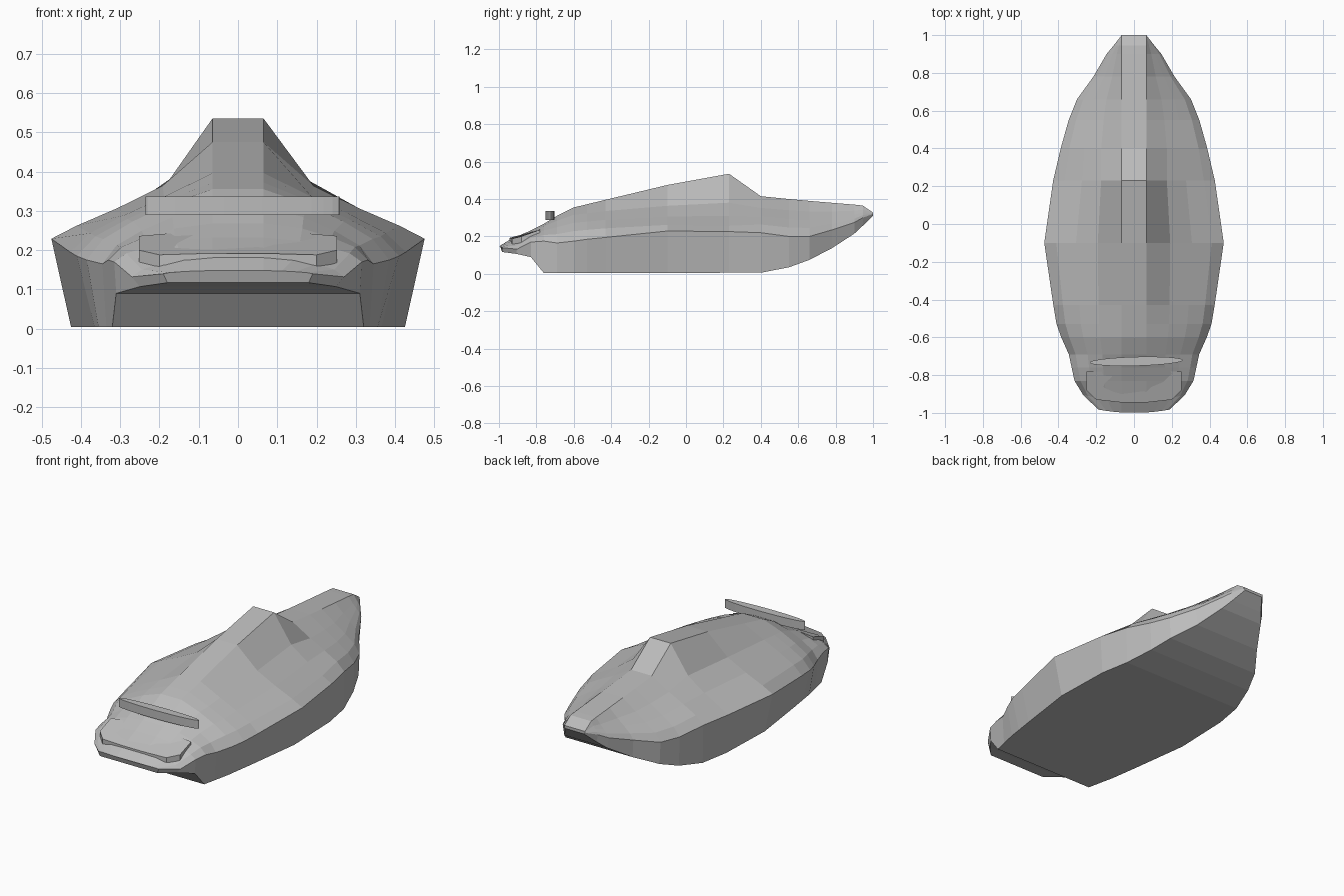
import bpy, bmesh, math

if "Cube" in bpy.data.objects:
    bpy.data.objects.remove(bpy.data.objects["Cube"])

grey = bpy.data.materials.new("hull grey")
grey.use_nodes = True
grey.diffuse_color = (0.5, 0.5, 0.5, 1)
grey.node_tree.nodes["Principled BSDF"].inputs["Base Color"].default_value = (0.5, 0.5, 0.5, 1)


def finish(bm, name):
    bmesh.ops.remove_doubles(bm, verts=bm.verts, dist=0.0005)
    bmesh.ops.recalc_face_normals(bm, faces=bm.faces)
    mesh = bpy.data.meshes.new(name)
    bm.to_mesh(mesh)
    bm.free()
    obj = bpy.data.objects.new(name, mesh)
    bpy.context.collection.objects.link(obj)
    mesh.materials.append(grey)
    return obj


def prism(name, outline, depth):
    """Closed outline of 3D points, thickened straight down."""
    bm = bmesh.new()
    top = bm.faces.new([bm.verts.new(p) for p in outline])
    out = bmesh.ops.extrude_face_region(bm, geom=[top], use_keep_orig=True)
    for v in out["geom"]:
        if isinstance(v, bmesh.types.BMVert):
            v.co.z -= depth
    return finish(bm, name)


# Hull stations: y, floor half width, floor z, edge half width, edge z, ridge z, roundness
stations = [
    (-1.0, .18, .117, .19, .14, .148, .9),
    (-.94, .25, .107, .27, .132, .185, .9),
    (-.83, .31, .09, .315, .17, .232, .9),
    (-.76, .32, .004, .33, .175, .268, .9),
    (-.69, .335, .004, .345, .165, .31, .8),
    (-.6, .355, .004, .385, .175, .355, .7),
    (-.53, .365, .004, .41, .185, .372, .6),
    (-.43, .38, .004, .427, .195, .396, .5),
    (-.1, .425, .005, .475, .229, .475, .12),
    (.23, .415, .006, .428, .226, .535, .0),
    (.4, .385, .006, .388, .22, .415, .45),
    (.55, .34, .035, .346, .2, .4, .5),
    (.66, .296, .075, .302, .2, .39, .5),
    (.78, .21, .137, .215, .235, .38, .45),
    (.9, .135, .215, .145, .275, .37, .4),
    (.945, .1, .257, .108, .3, .365, .4),
    (1.0, .058, .312, .065, .32, .328, .4),
]
RIDGE = 0.065
PEAKED = [(.84, .1), (.58, .27), (.3, .5)]
ROUND = [(.88, .38), (.66, .66), (.38, .9)]


def section(y, fw, fz, w, wz, tz, k):
    half = [(fw, fz), (w, wz)]
    for (t0, h0), (t1, h1) in zip(PEAKED, ROUND):
        t, h = t0 + (t1 - t0) * k, h0 + (h1 - h0) * k
        half.append((RIDGE + (w - RIDGE) * t, wz + (tz - wz) * h))
    half.append((RIDGE, tz))
    loop = half + [(-x, z) for x, z in reversed(half)]
    # The bow lip curves back towards its corners
    bow = 0.02 if y < -.9 else 0
    return [(x, y + bow * (x / .2) ** 2, z) for x, z in loop]


# Loft the hull through the stations
bm = bmesh.new()
rings = [[bm.verts.new(p) for p in section(*s)] for s in stations]
for a, b in zip(rings, rings[1:]):
    n = len(a)
    for i in range(n):
        j = (i + 1) % n
        bm.faces.new((a[i], a[j], b[j], b[i]))
bm.faces.new(rings[0])
bm.faces.new(rings[-1])
finish(bm, "hull")

# Raised bow panel with clipped corners
side = [(.065, -.945, .192), (.2, -.93, .188), (.252, -.88, .2), (.252, -.78, .236), (.065, -.78, .252)]
panel = side + [(-x, y, z) for x, y, z in reversed(side)]
prism("bow_panel", panel, .045)

# Lens-shaped bar across the bow
angle = math.radians(1.5)
bar = []
for i in range(32):
    a = math.tau * i / 32
    u, v = .247 * math.cos(a), .024 * math.sin(a)
    bar.append((.012 + u * math.cos(angle) - v * math.sin(angle),
                -.727 + u * math.sin(angle) + v * math.cos(angle), .337))
prism("bow_bar", bar, .048)
